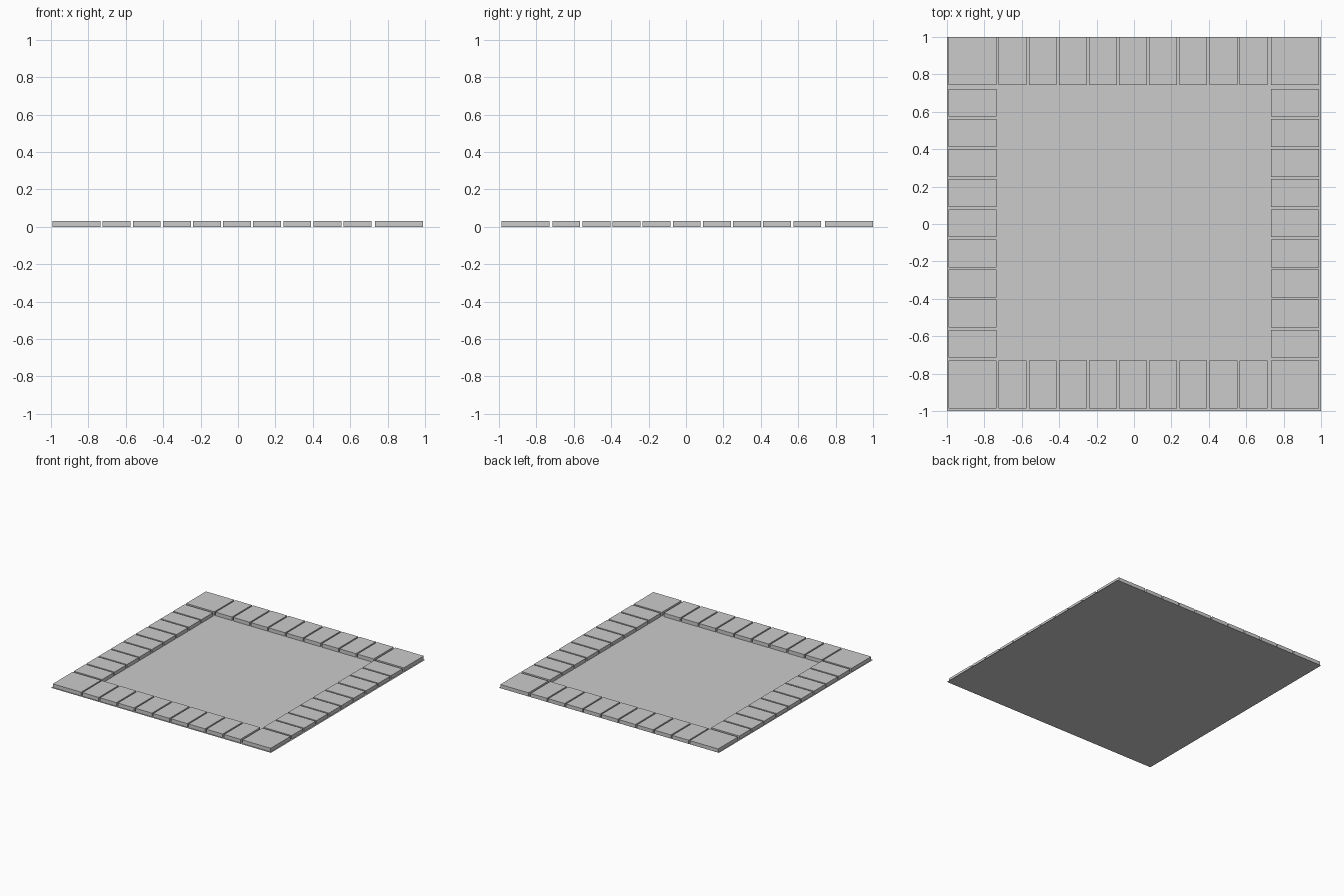
import bpy
import bmesh
from mathutils import Matrix

cube = bpy.data.objects.get("Cube")
if cube:
    bpy.data.objects.remove(cube, do_unlink=True)

grey = bpy.data.materials.new("light grey")
grey.use_nodes = True
COLOUR = (0.6, 0.6, 0.6, 1)
grey.diffuse_color = COLOUR
grey.node_tree.nodes["Principled BSDF"].inputs["Base Color"].default_value = COLOUR

HEIGHT = 0.03
CORNER = 0.257     # corner side, also the depth of every space
SPACE = 0.149      # width of a space along the edge
PITCH = 0.161
COUNT = 9


def add_object(name, bm):
    mesh = bpy.data.meshes.new(name)
    bm.to_mesh(mesh)
    bm.free()
    mesh.materials.append(grey)
    obj = bpy.data.objects.new(name, mesh)
    bpy.context.collection.objects.link(obj)


def add_block(name, x, y, width, depth):
    bm = bmesh.new()
    place = Matrix.Translation((x, y, HEIGHT / 2)) @ Matrix.Diagonal((width, depth, HEIGHT, 1))
    bmesh.ops.create_cube(bm, size=1, matrix=place)
    add_object(name, bm)


# Thin flat board
board = bmesh.new()
bmesh.ops.create_grid(board, x_segments=1, y_segments=1, size=1)
add_object("board", board)

# Centre lines of the four edges
columns = {"right": -0.863, "left": 0.86}
rows = {"front": -0.859, "back": 0.871}

# Square corner blocks
for side, x in columns.items():
    for end, y in rows.items():
        add_block(f"{end}_{side}_corner", x, y, CORNER, CORNER)

# Nine spaces along each edge
for i in range(COUNT):
    step = (i - (COUNT - 1) / 2) * PITCH
    for end, y in rows.items():
        add_block(f"{end}_space_{i + 1}", step - 0.005, y, SPACE, CORNER)
    for side, x in columns.items():
        add_block(f"{side}_space_{i + 1}", x, step + 0.004, CORNER, SPACE)
